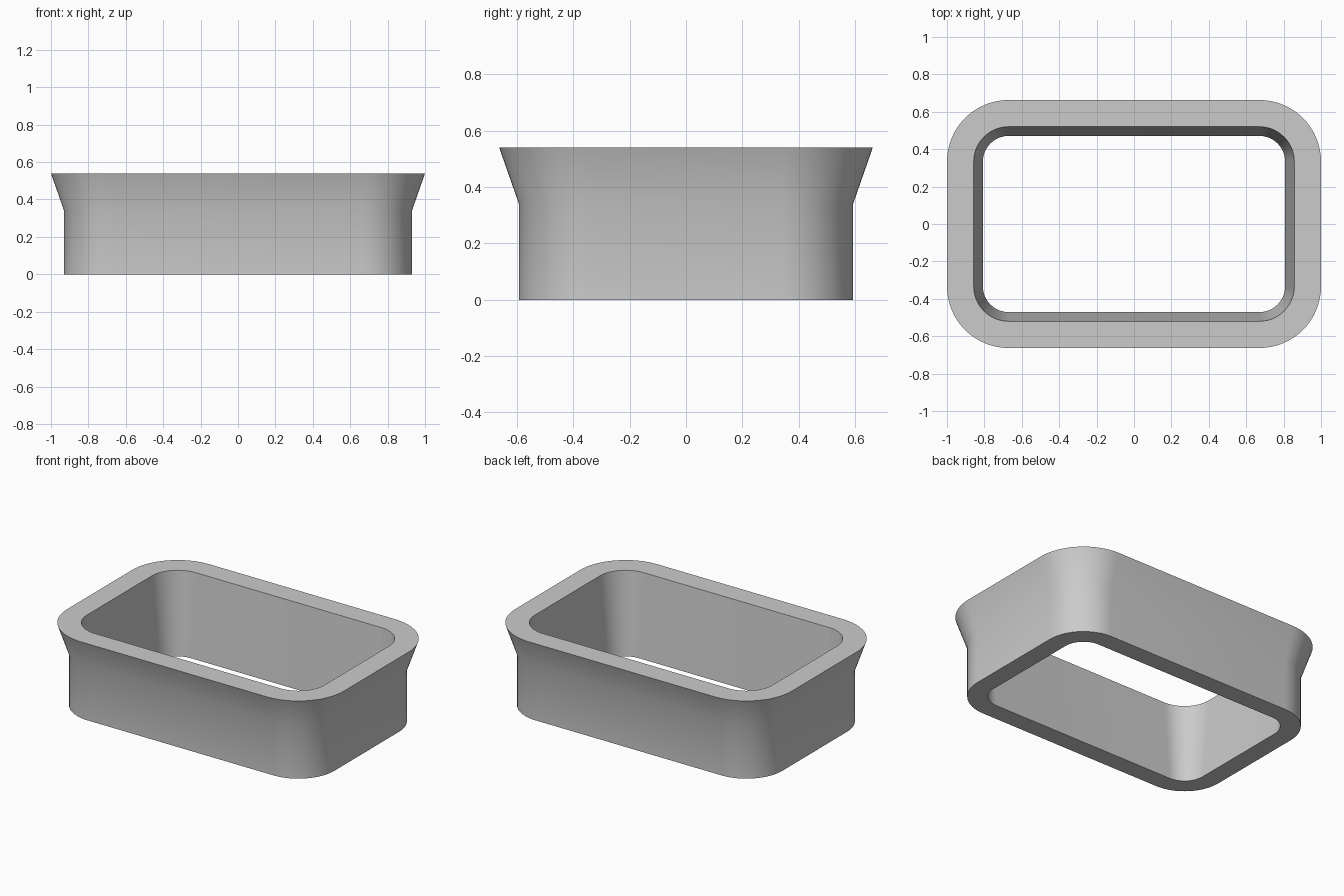
import bpy
import bmesh
from math import cos, sin, pi, radians

cube = bpy.data.objects.get("Cube")
if cube:
    bpy.data.objects.remove(cube, do_unlink=True)

CORNER_X, CORNER_Y = 0.67, 0.333   # shared corner arc centres
STEPS = 16                         # segments per rounded corner

# Wall section: (corner radius, height), from outer foot round to inner foot
SECTION = [(0.26, 0), (0.26, 0.34), (0.33, 0.54), (0.187, 0.54), (0.138, 0)]


def rounded_ring(bm, radius, z):
    """One rounded rectangle loop of vertices, counter-clockwise."""
    ring = []
    for corner, (sx, sy) in enumerate([(1, 1), (-1, 1), (-1, -1), (1, -1)]):
        for i in range(STEPS + 1):
            a = (corner + i / STEPS) * pi / 2
            ring.append(bm.verts.new((sx * CORNER_X + radius * cos(a),
                                      sy * CORNER_Y + radius * sin(a), z)))
    return ring


# Plain grey material
grey = bpy.data.materials.new("light_grey")
grey.use_nodes = True
colour = (0.6, 0.6, 0.6, 1)
grey.diffuse_color = colour
grey.node_tree.nodes["Principled BSDF"].inputs["Base Color"].default_value = colour

# Flared collar: bridge the loops into one closed band
bm = bmesh.new()
rings = [rounded_ring(bm, r, z) for r, z in SECTION]
for k, low in enumerate(rings):
    high = rings[(k + 1) % len(rings)]
    for i in range(len(low)):
        j = (i + 1) % len(low)
        bm.faces.new((low[i], low[j], high[j], high[i]))
bmesh.ops.recalc_face_normals(bm, faces=bm.faces)
mesh = bpy.data.meshes.new("flared_collar")
bm.to_mesh(mesh)
bm.free()
mesh.materials.append(grey)
collar = bpy.data.objects.new("flared_collar", mesh)
bpy.context.collection.objects.link(collar)

# Smooth walls with crisp rims
bpy.ops.object.select_all(action='DESELECT')
collar.select_set(True)
bpy.context.view_layer.objects.active = collar
bpy.ops.object.shade_smooth_by_angle(angle=radians(30))
